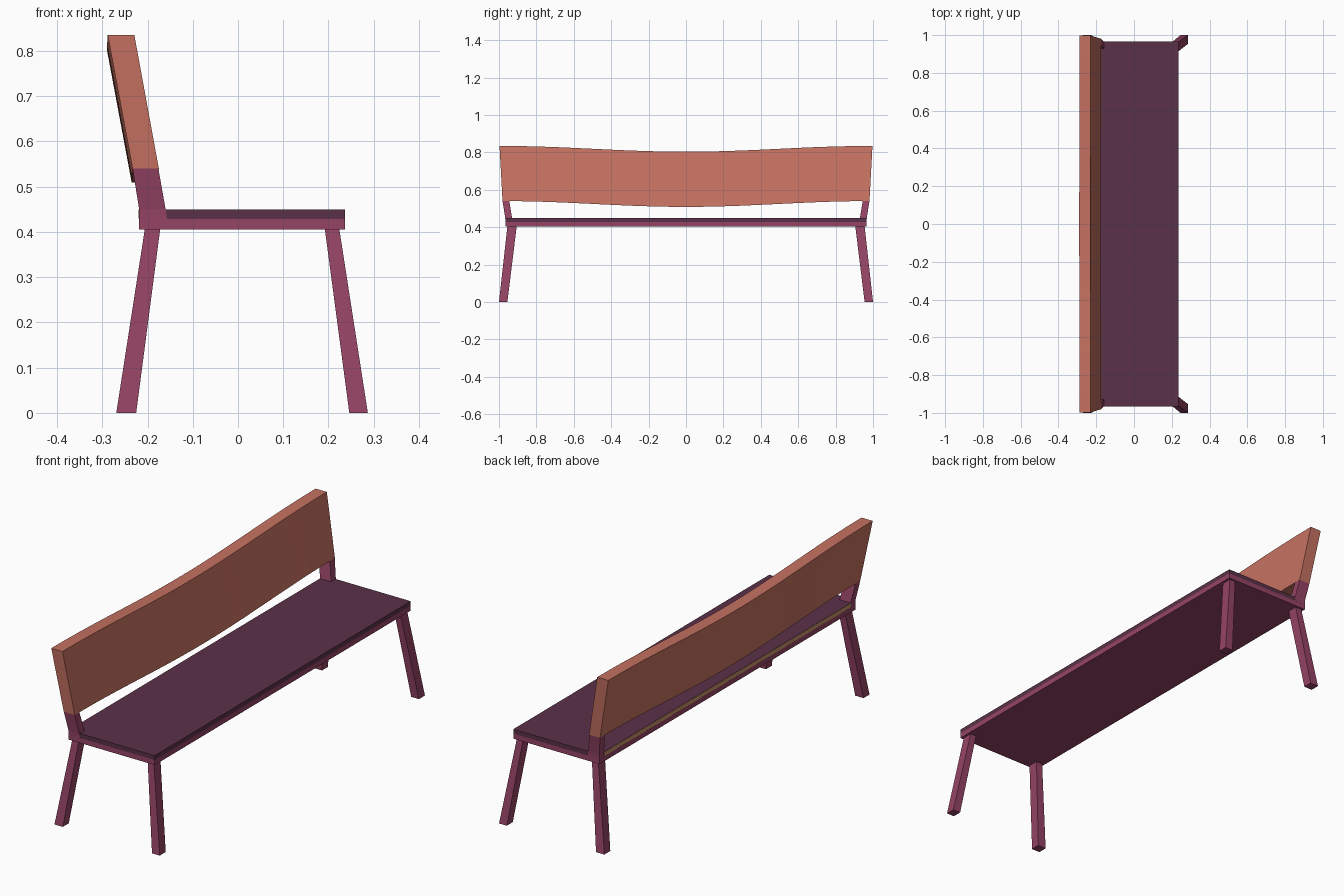
import bpy, bmesh, math

if "Cube" in bpy.data.objects:
    bpy.data.objects.remove(bpy.data.objects["Cube"])


def material(name, rgb):
    m = bpy.data.materials.new(name)
    lin = [((c / 255 + 0.055) / 1.055) ** 2.4 for c in rgb]
    m.diffuse_color = (*lin, 1)
    m.use_nodes = True
    m.node_tree.nodes["Principled BSDF"].inputs["Base Color"].default_value = m.diffuse_color
    return m


PLUM = material("plum frame", (150, 68, 101))
DARK = material("dark plum seat", (90, 49, 72))
TERRA = material("terracotta", (197, 113, 97))
TAN = material("tan edge", (200, 145, 105))


def loft(name, sections, mat):
    """Closed solid through a list of four-point sections."""
    bm = bmesh.new()
    rings = [[bm.verts.new(p) for p in s] for s in sections]
    for a, b in zip(rings, rings[1:]):
        for i in range(4):
            j = (i + 1) % 4
            bm.faces.new((a[i], a[j], b[j], b[i]))
    bm.faces.new(rings[0])
    bm.faces.new(rings[-1])
    bmesh.ops.recalc_face_normals(bm, faces=bm.faces)
    me = bpy.data.meshes.new(name)
    bm.to_mesh(me)
    bm.free()
    me.materials.append(mat)
    ob = bpy.data.objects.new(name, me)
    bpy.context.collection.objects.link(ob)
    return ob


def rect(x0, x1, y0, y1, z):
    return [(x0, y0, z), (x1, y0, z), (x1, y1, z), (x0, y1, z)]


# Seat frame and seat board
loft("seat_frame", [rect(-0.219, 0.236, -0.965, 0.965, z) for z in (0.405, 0.429)], PLUM)
loft("seat_board", [rect(-0.218, 0.236, -0.965, 0.965, z) for z in (0.429, 0.45)], DARK)
# Tan edge strip along the back of the seat board
loft("seat_back_edge", [rect(-0.22, -0.217, -0.93, 0.93, z) for z in (0.43, 0.449)], TAN)

for s, side in ((-1, "near"), (1, "far")):
    # Splayed legs
    loft("back_leg_" + side, [rect(-0.269, -0.225, s * 0.955, s * 1.0, 0),
                              rect(-0.206, -0.172, s * 0.905, s * 0.955, 0.406)], PLUM)
    loft("front_leg_" + side, [rect(0.246, 0.287, s * 0.955, s * 1.0, 0),
                               rect(0.192, 0.224, s * 0.905, s * 0.955, 0.406)], PLUM)
    # Posts that carry the backrest
    loft("back_post_" + side, [rect(-0.2185, -0.157, s * 0.928, s * 0.9655, 0.428),
                               rect(-0.2185, -0.160, s * 0.930, s * 0.9665, 0.45),
                               rect(-0.233, -0.176, s * 0.945, s * 0.981, 0.54)], PLUM)

# Leaning backrest that sags toward the middle
N = 20
sections = []
for i in range(N + 1):
    t = -1 + 2 * i / N
    k = 0.5 + 0.5 * math.cos(math.pi * t)
    dz, dx = -0.031 * k, -0.002 * k
    lo, hi = 0.981 * t, 0.997 * t
    sections.append([(-0.233 + dx, lo, 0.54 + dz), (-0.175 + dx, lo, 0.54 + dz),
                     (-0.229 + dx, hi, 0.835 + dz), (-0.288 + dx, hi, 0.835 + dz)])
loft("backrest", sections, TERRA)
